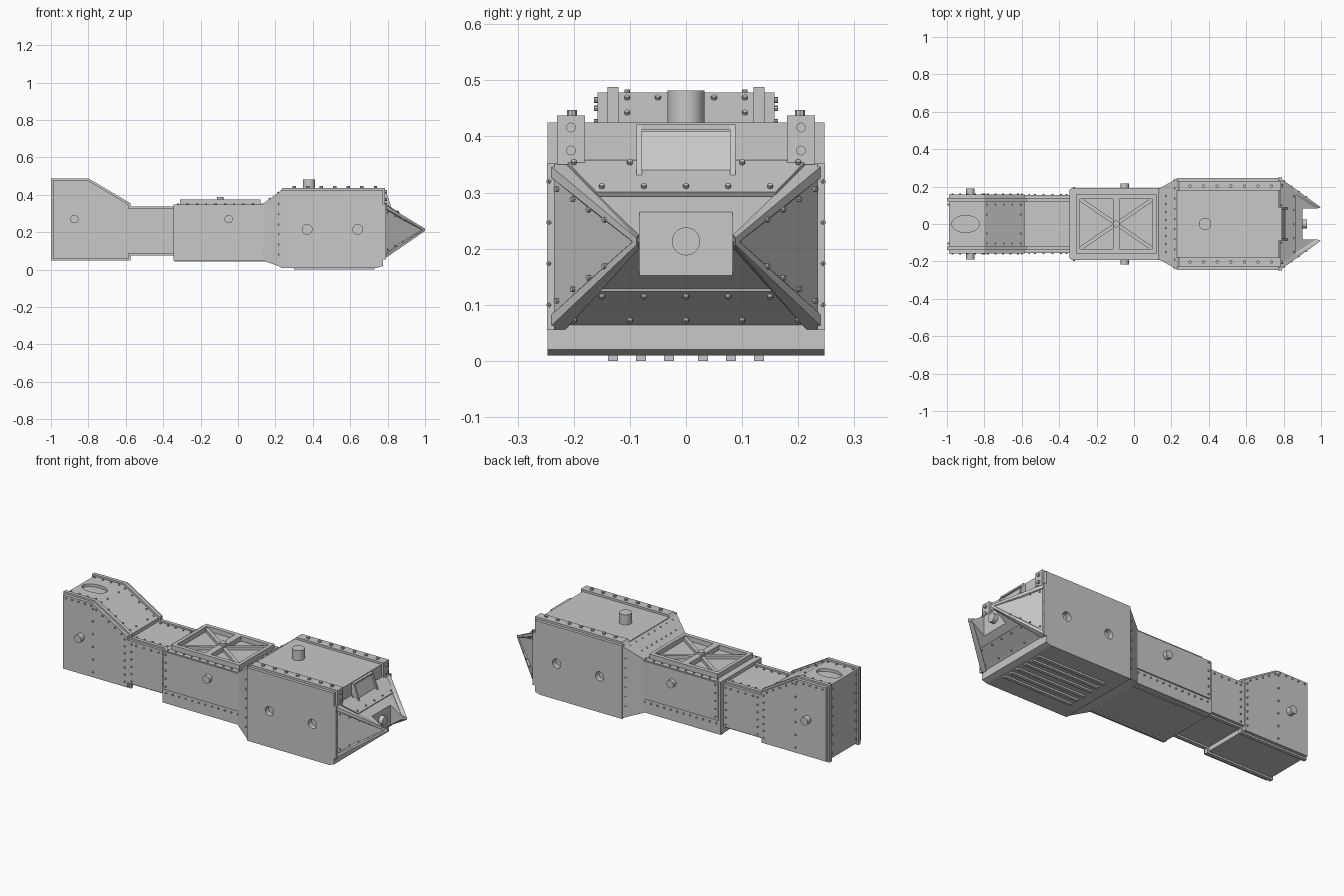
import bpy, bmesh
from mathutils import Vector, Matrix

if "Cube" in bpy.data.objects:
    bpy.data.objects.remove(bpy.data.objects["Cube"], do_unlink=True)

GREY = (0.58, 0.58, 0.58, 1)
mat = bpy.data.materials.new("plain grey")
mat.use_nodes = True
mat.diffuse_color = GREY
mat.node_tree.nodes["Principled BSDF"].inputs["Base Color"].default_value = GREY


def finish(name, bm):
    bmesh.ops.recalc_face_normals(bm, faces=bm.faces)
    me = bpy.data.meshes.new(name)
    bm.to_mesh(me)
    bm.free()
    me.materials.append(mat)
    ob = bpy.data.objects.new(name, me)
    bpy.context.collection.objects.link(ob)
    return ob


def prism(name, pts, depth):
    """Flat outline pushed along a vector."""
    bm = bmesh.new()
    face = bm.faces.new([bm.verts.new(p) for p in pts])
    geo = bmesh.ops.extrude_face_region(bm, geom=[face])["geom"]
    bmesh.ops.translate(bm, vec=depth, verts=[v for v in geo if isinstance(v, bmesh.types.BMVert)])
    return finish(name, bm)


def slab(name, profile, y0, y1):
    """Side profile (x, z) stretched from y0 to y1."""
    return prism(name, [(x, y0, z) for x, z in profile], (0, y1 - y0, 0))


def box(name, x0, x1, y0, y1, z0, z1):
    return slab(name, [(x0, z0), (x1, z0), (x1, z1), (x0, z1)], y0, y1)


def hull(name, pts):
    bm = bmesh.new()
    for p in pts:
        bm.verts.new(p)
    bmesh.ops.convex_hull(bm, input=bm.verts[:])
    bmesh.ops.dissolve_limit(bm, angle_limit=0.01, verts=bm.verts[:], edges=bm.edges[:])
    return finish(name, bm)


def beam(name, p, q, w, h, up=(0, 0, 1)):
    p, q = Vector(p), Vector(q)
    d = (q - p).normalized()
    side = d.cross(Vector(up)).normalized()
    top = side.cross(d)
    a, b = side * w / 2, top * h / 2
    return prism(name, [p + a + b, p - a + b, p - a - b, p + a - b], q - p)


def add_cyl(bm, pos, normal, r, h, sides):
    n = Vector(normal).normalized()
    m = Matrix.Translation(Vector(pos) + n * h / 2) @ n.to_track_quat("Z", "Y").to_matrix().to_4x4()
    bmesh.ops.create_cone(bm, cap_ends=True, segments=sides, radius1=r, radius2=r, depth=h, matrix=m)


def knob(name, pos, normal, r, h):
    bm = bmesh.new()
    add_cyl(bm, pos, normal, r, h, 32)
    ob = finish(name, bm)
    bpy.ops.object.select_all(action="DESELECT")
    ob.select_set(True)
    bpy.context.view_layer.objects.active = ob
    bpy.ops.object.shade_smooth_by_angle()
    return ob


def rivets(name, rows, r=0.005, h=0.006):
    """Each row: start, end, count, facing direction."""
    bm = bmesh.new()
    for p, q, n, normal in rows:
        for i in range(n):
            add_cyl(bm, Vector(p).lerp(Vector(q), i / max(1, n - 1)), normal, r, h, 8)
    return finish(name, bm)


def cut(ob, cutter):
    cutter.hide_render = True
    cutter.hide_set(True)
    cutter.display_type = "WIRE"
    mod = ob.modifiers.new("cut", "BOOLEAN")
    mod.operation, mod.solver, mod.object = "DIFFERENCE", "EXACT", cutter
    bpy.context.view_layer.update()
    done = bpy.data.meshes.new_from_object(ob.evaluated_get(bpy.context.evaluated_depsgraph_get()))
    ob.modifiers.clear()
    ob.data = done
    bpy.data.objects.remove(cutter, do_unlink=True)


SIDES = (("left", 1), ("right", -1))

# Rear tower and neck: inner body with raised rails following the outline
tower = [(-0.99, 0.06), (-0.99, 0.478), (-0.803, 0.478), (-0.585, 0.348), (-0.585, 0.06)]
tower_rail = [(-1, 0.05), (-1, 0.488), (-0.8, 0.488), (-0.575, 0.355), (-0.575, 0.05)]
body = slab("rear_tower", tower, -0.158, 0.158)
dish = knob("dish_cutter", (-0.9, 0, 0.462), (0, 0, 1), 0.045, 0.05)
for v in dish.data.vertices:
    v.co.x = -0.9 + (v.co.x + 0.9) * 1.65
cut(body, dish)
box("neck", -0.59, -0.34, -0.155, 0.155, 0.085, 0.328)
for side, s in SIDES:
    slab(side + "_tower_rail", tower_rail, s * 0.12, s * 0.14)
    box(side + "_neck_rail", -0.58, -0.34, s * 0.12, s * 0.14, 0.075, 0.337)
    knob(side + "_tower_bolt", (-0.875, s * 0.15, 0.27), (0, s, 0), 0.022, 0.04)
rows = []
slope = (0.13, 0, 0.218)
for s in (1, -1):
    n = (0, s, 0)
    y, e = s * 0.158, s * 0.105
    rows += [((-0.8, y, 0.09), (-0.8, y, 0.45), 6, n), ((-0.6, y, 0.09), (-0.6, y, 0.33), 7, n),
             ((-0.97, y, 0.465), (-0.81, y, 0.465), 5, n), ((-0.78, y, 0.45), (-0.62, y, 0.355), 5, n),
             ((-0.56, s * 0.155, 0.1), (-0.56, s * 0.155, 0.31), 6, n),
             ((-0.36, s * 0.155, 0.1), (-0.36, s * 0.155, 0.31), 6, n),
             ((-0.53, s * 0.155, 0.31), (-0.39, s * 0.155, 0.31), 4, n),
             ((-0.975, e, 0.478), (-0.82, e, 0.478), 4, (0, 0, 1)),
             ((-0.785, e, 0.467), (-0.605, e, 0.36), 5, slope),
             ((-0.56, e, 0.328), (-0.37, e, 0.328), 5, (0, 0, 1)),
             ((-0.99, e, 0.09), (-0.99, e, 0.455), 8, (-1, 0, 0))]
rows += [((-0.785, -0.05, 0.467), (-0.785, 0.05, 0.467), 2, slope),
         ((-0.605, -0.05, 0.36), (-0.605, 0.05, 0.36), 2, slope)]
rivets("rear_rivets", rows)

# Middle box with braced hatch frame on the roof
box("middle_box", -0.345, 0.16, -0.185, 0.185, 0.05, 0.348)
for side, s in SIDES:
    box(side + "_middle_side_plate", -0.335, 0.15, s * 0.185, s * 0.192, 0.13, 0.345)
    box(side + "_hatch_rail", -0.31, 0.12, s * 0.135, s * 0.158, 0.34, 0.375)
    beam(side + "_hatch_diagonal", (-0.3, s * 0.14, 0.356), (0.11, -s * 0.14, 0.356), 0.02, 0.02)
    knob(side + "_middle_bolt", (-0.05, s * 0.18, 0.27), (0, s, 0), 0.022, 0.036)
for name, x in (("rear_hatch_bar", -0.3), ("centre_hatch_bar", -0.095), ("front_hatch_bar", 0.11)):
    w = 0.018 if name == "centre_hatch_bar" else 0.01
    box(name, x - w, x + w, -0.158, 0.158, 0.34, 0.375)
knob("hatch_knob", (-0.095, 0, 0.37), (0, 0, 1), 0.018, 0.018)
rows = []
for s in (1, -1):
    y, n = s * 0.185, (0, s, 0)
    rows += [((-0.32, y, 0.11), (0.13, y, 0.11), 12, n),
             ((-0.32, y + s * 0.007, 0.15), (-0.32, y + s * 0.007, 0.33), 5, n),
             ((-0.32, s * 0.172, 0.348), (0.13, s * 0.172, 0.348), 10, (0, 0, 1))]
rivets("middle_rivets", rows)

# Flared collar joining the middle box to the main cabin
hull("flared_collar", [(x, s * y, z) for s in (1, -1) for x, y, z in
     ((0.13, 0.187, 0.05), (0.13, 0.187, 0.35), (0.155, 0.19, 0.05), (0.155, 0.19, 0.36),
      (0.235, 0.246, 0.012), (0.235, 0.246, 0.425))])
rows = []
for s in (1, -1):
    n = (-0.56, s * 0.8, 0)
    for x, y in ((0.17, 0.2), (0.217, 0.233)):
        rows.append(((x, s * y, 0.08), (x, s * y, 0.35), 6, n))
for x, z, w in ((0.17, 0.377, 0.15), (0.217, 0.41, 0.19)):
    rows.append(((x, -w, z), (x, w, z), 8, (-0.65, 0, 0.8)))
rivets("collar_rivets", rows)

# Main cabin with round side ports
cabin = slab("main_cabin", [(0.23, 0.01), (0.745, 0.01), (0.775, 0.02), (0.775, 0.425), (0.23, 0.425)], -0.247, 0.247)
for s in (1, -1):
    for x in (0.37, 0.64):
        cut(cabin, knob("port_cutter", (x, s * 0.217, 0.215), (0, s, 0), 0.026, 0.06))
knob("roof_stack", (0.38, 0, 0.42), (0, 0, 1), 0.033, 0.062)
rows, big = [], []
for side, s in SIDES:
    slab(side + "_roof_rail", [(0.225, 0.42), (0.24, 0.437), (0.787, 0.437), (0.787, 0.35), (0.77, 0.35), (0.77, 0.42)],
         s * 0.18, s * 0.23)
    big += [((0.3, s * 0.203, 0.437), (0.735, s * 0.203, 0.437), 7, (0, 0, 1)),
            ((0.787, s * 0.205, 0.375), (0.787, s * 0.205, 0.416), 2, (1, 0, 0))]
rivets("roof_rail_rivets", big, 0.009, 0.01)

# Belly ribs and keel plates
for i, y in enumerate((-0.13, -0.08, -0.03, 0.03, 0.08, 0.13)):
    box("belly_rib_%d" % (i + 1), 0.3, 0.73, y - 0.009, y + 0.009, 0, 0.02)
for side, s in SIDES:
    box(side + "_middle_keel", -0.34, 0.15, s * 0.15, s * 0.17, 0.043, 0.06)

# Front window: sloped pane inside a shallow frame
slab("window_pane", [(0.77, 0.41), (0.782, 0.41), (0.81, 0.335), (0.77, 0.335)], -0.078, 0.078)
for side, s in SIDES:
    slab(side + "_window_frame", [(0.77, 0.42), (0.79, 0.42), (0.822, 0.328), (0.77, 0.328)], s * 0.078, s * 0.088)
box("window_hood", 0.77, 0.79, -0.088, 0.088, 0.412, 0.421)

# Wedge nose with a notch in its leading edge
nose = hull("wedge_nose", [(0.77, sy * 0.24, 0.203 + sz * 0.143) for sy in (1, -1) for sz in (1, -1)]
            + [(0.985, s * 0.095, 0.213) for s in (1, -1)])
cut(nose, box("notch_cutter", 0.9, 1.1, -0.083, 0.083, 0.1, 0.35))
knob("notch_peg", (0.895, 0, 0.213), (1, 0, 0), 0.025, 0.03)
rows = []
for side, s in SIDES:
    for end, z in (("upper", 0.342), ("lower", 0.066)):
        hull(side + "_" + end + "_nose_edge", [(0.78, s * 0.247, z + d) for d in (-0.01, 0.01)]
             + [(0.775, s * 0.215, z + d) for d in (-0.01, 0.01)]
             + [(1.0, s * 0.088, 0.213 + d) for d in (-0.006, 0.006)]
             + [(0.97, s * 0.084, 0.213 + d) for d in (-0.012, 0.012)])
        rows.append(((0.8, s * 0.228, 0.213 + (z - 0.213) * 0.72),
                     (0.92, s * 0.143, 0.213 + (z - 0.213) * 0.3), 4, (0.56, s, 0)))
    box(side + "_nose_side_frame", 0.77, 0.79, s * 0.234, s * 0.248, 0.055, 0.352)
    rows.append(((0.785, s * 0.241, 0.1), (0.785, s * 0.241, 0.32), 4, (0.56, s, 0)))

# Riveted plates on the nose slopes
for name, sz in (("upper", 1), ("lower", -1)):
    n = Vector((0.53, 0, sz * 0.85))

    def on_slope(x, y, sz=sz):
        return Vector((x, y, 0.213 + sz * (0.985 - x) * 0.65))
    prism(name + "_nose_plate", [on_slope(*p) for p in ((0.775, -0.215), (0.775, 0.215), (0.862, 0.16), (0.862, -0.16))],
          n * 0.01)
    off = n * 0.01
    rows += [(on_slope(0.785, -0.2) + off, on_slope(0.785, 0.2) + off, 5, n),
             (on_slope(0.85, -0.15) + off, on_slope(0.85, 0.15) + off, 5, n)]
rivets("nose_rivets", rows)
